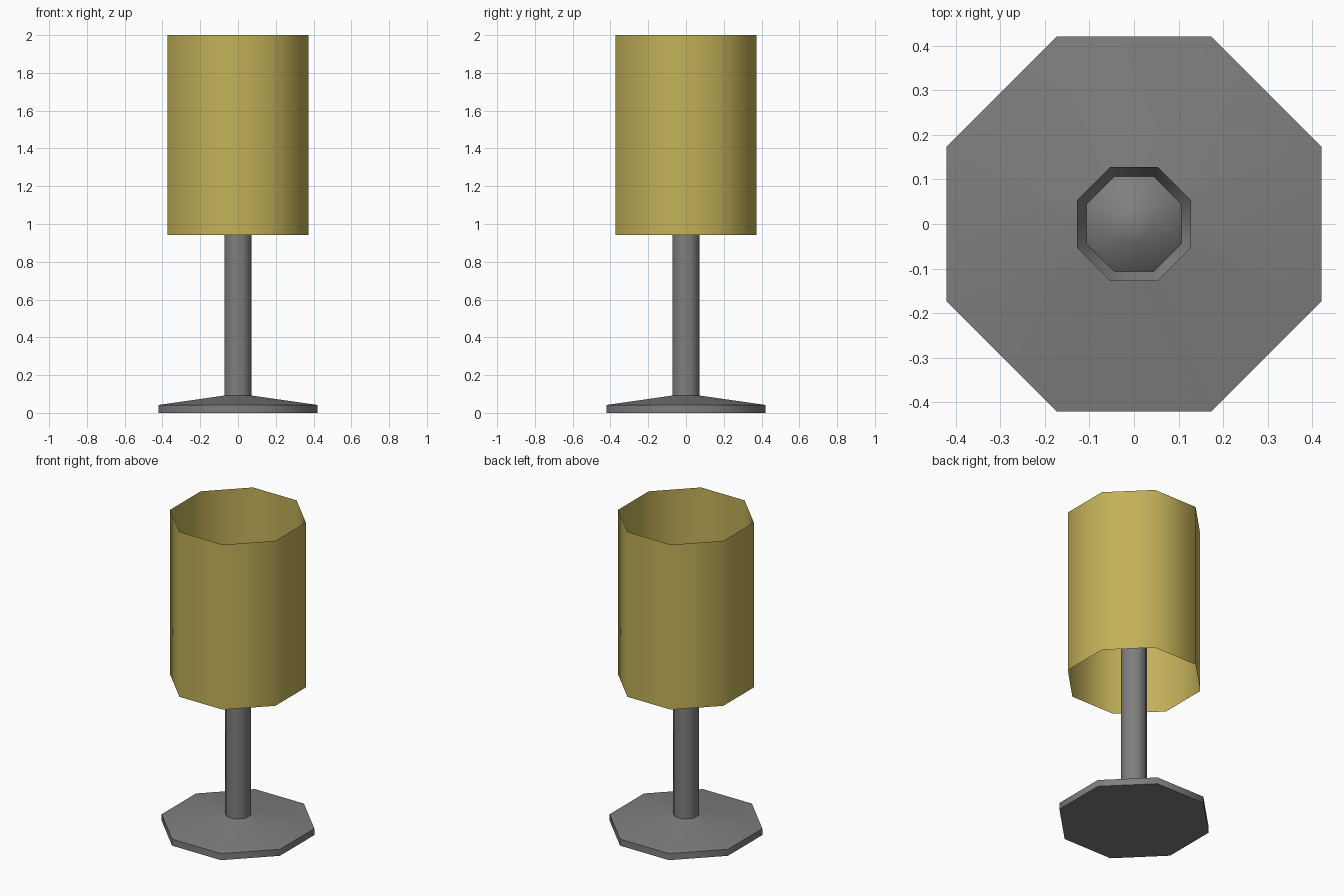
import bpy, bmesh, math

if "Cube" in bpy.data.objects:
    bpy.data.objects.remove(bpy.data.objects["Cube"])

SIDES = 8
FLAT = math.cos(math.pi / SIDES)  # converts half-width across flats to corner radius


def material(name, rgb):
    m = bpy.data.materials.new(name)
    m.diffuse_color = (*rgb, 1.0)
    m.use_nodes = True
    m.node_tree.nodes["Principled BSDF"].inputs["Base Color"].default_value = m.diffuse_color
    return m


def lathe(name, profile, mat, cap_bottom=False, cap_top=False):
    """Spin (half-width, z) points, listed bottom to top, into an octagonal part."""
    bm = bmesh.new()
    rings = []
    for half, z in profile:
        r = half / FLAT
        angles = [2 * math.pi * (i + 0.5) / SIDES for i in range(SIDES)]
        rings.append([bm.verts.new((r * math.cos(a), r * math.sin(a), z)) for a in angles])
    for lo, hi in zip(rings, rings[1:]):
        for i in range(SIDES):
            j = (i + 1) % SIDES
            bm.faces.new((lo[i], lo[j], hi[j], hi[i]))
    if cap_bottom:
        bm.faces.new(rings[0][::-1])
    if cap_top:
        bm.faces.new(rings[-1])
    mesh = bpy.data.meshes.new(name)
    bm.to_mesh(mesh)
    bm.free()
    mesh.materials.append(mat)
    ob = bpy.data.objects.new(name, mesh)
    bpy.context.collection.objects.link(ob)
    bpy.ops.object.select_all(action='DESELECT')
    ob.select_set(True)
    bpy.context.view_layer.objects.active = ob
    bpy.ops.object.shade_smooth_by_angle(angle=math.radians(50))
    return ob


grey = material("grey metal", (0.21, 0.21, 0.21))
yellow = material("yellow fabric", (0.55, 0.44, 0.10))

# Foot plate with a shallow sloping top
lathe("base", [(0.42, 0), (0.42, 0.042), (0.07, 0.092)], grey, cap_bottom=True)

# Straight stem
lathe("stem", [(0.072, 0.09), (0.072, 1.22)], grey)

# Flared bulb holder: cup wall, inner lip, raised centre
lathe("bulb_holder", [(0.072, 1.22), (0.128, 1.28), (0.128, 1.34),
                      (0.107, 1.30), (0.042, 1.36)], grey, cap_top=True)

# Open, paper-thin shade
lathe("shade", [(0.373, 0.942), (0.373, 2.0)], yellow)
